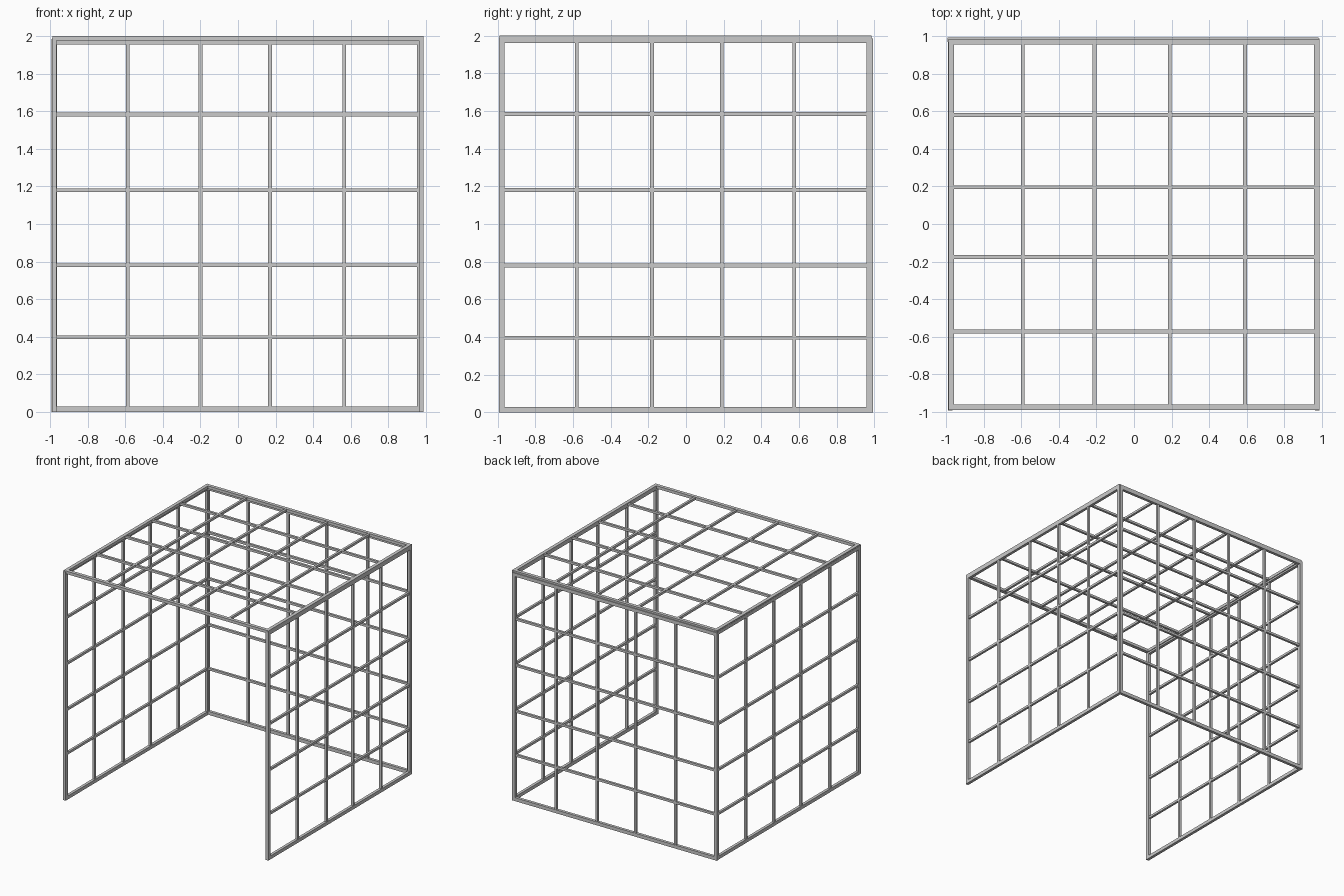
import bpy, bmesh
from mathutils import Matrix, Vector

if "Cube" in bpy.data.objects:
    bpy.data.objects.remove(bpy.data.objects["Cube"])

FRAME, BAR = 0.03, 0.02


def panel(name, axis, depth, bar_mid, u, v, us, vs):
    """Flat grid panel: axis = thin direction, u/v = extents, us/vs = bar centres."""
    bm = bmesh.new()
    ua, va = [a for a in range(3) if a != axis]

    def box(ur, vr, dr):
        lo, hi = Vector(), Vector()
        for a, r in ((ua, ur), (va, vr), (axis, dr)):
            lo[a], hi[a] = r
        m = Matrix.Translation((lo + hi) / 2) @ Matrix.Diagonal((hi - lo).to_4d())
        m[3][3] = 1
        bmesh.ops.create_cube(bm, size=1, matrix=m)

    # outer frame
    for a, b in ((u[0], u[0] + FRAME), (u[1] - FRAME, u[1])):
        box((a, b), v, depth)
    inner_u = (u[0] + FRAME, u[1] - FRAME)
    inner_v = (v[0] + FRAME, v[1] - FRAME)
    for a, b in ((v[0], v[0] + FRAME), (v[1] - FRAME, v[1])):
        box(inner_u, (a, b), depth)
    # inner grid bars
    h = BAR / 2
    d = (bar_mid - h, bar_mid + h)
    for c in us:
        box((c - h, c + h), inner_v, d)
    for c in vs:
        box(inner_u, (c - h, c + h), d)
    mesh = bpy.data.meshes.new(name)
    bm.to_mesh(mesh)
    bm.free()
    bpy.context.collection.objects.link(bpy.data.objects.new(name, mesh))


ROWS = (0.397, 0.78, 1.18, 1.583)
SIDE = (-0.58, -0.18, 0.19, 0.575)

# two side walls
panel("left_wall", 0, (-0.99, -0.965), -0.98, (-0.993, 0.987), (0, 1.99), SIDE, ROWS)
panel("right_wall", 0, (0.962, 0.987), 0.975, (-0.993, 0.987), (0, 1.99), SIDE, ROWS)
# back wall
panel("back_wall", 1, (0.968, 0.993), 0.98, (-0.993, 0.982), (0, 1.985),
      (-0.587, -0.2, 0.17, 0.565), ROWS)
# roof
panel("roof", 2, (1.975, 2.0), 1.988, (-0.988, 0.987), (-0.99, 0.985),
      (-0.592, -0.21, 0.19, 0.59), (-0.572, -0.175, 0.195, 0.58))
